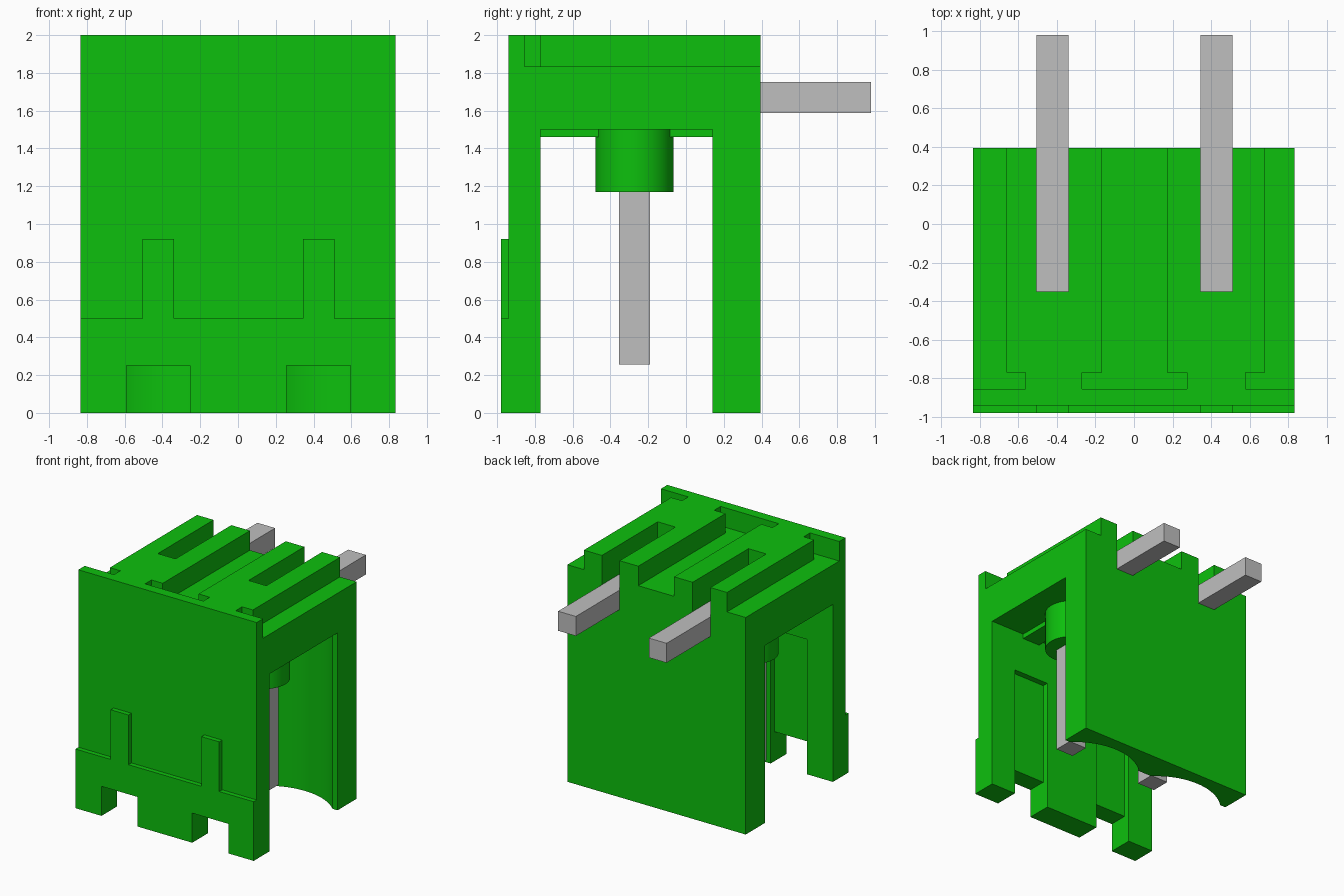
import bpy, bmesh, math

cube = bpy.data.objects.get("Cube")
if cube:
    bpy.data.objects.remove(cube, do_unlink=True)


def material(name, rgb):
    m = bpy.data.materials.new(name)
    m.use_nodes = True
    m.diffuse_color = (*rgb, 1)
    bsdf = next(n for n in m.node_tree.nodes if n.type == 'BSDF_PRINCIPLED')
    bsdf.inputs["Base Color"].default_value = (*rgb, 1)
    return m


GREEN = material("green plastic", (0.004, 0.527, 0.004))
METAL = material("pin metal", (0.52, 0.52, 0.52))


def finish(name, bm, mat):
    bmesh.ops.recalc_face_normals(bm, faces=bm.faces)
    me = bpy.data.meshes.new(name)
    bm.to_mesh(me)
    bm.free()
    me.materials.append(mat)
    ob = bpy.data.objects.new(name, me)
    bpy.context.collection.objects.link(ob)
    return ob


def extrude(name, points, axis, lo, hi, mat=GREEN):
    """Extrude a profile: (y, z) points along x, or (x, y) points along z."""
    bm = bmesh.new()
    place = (lambda a, b: (lo, a, b)) if axis == 'x' else (lambda a, b: (a, b, lo))
    face = bm.faces.new([bm.verts.new(place(a, b)) for a, b in points])
    out = bmesh.ops.extrude_face_region(bm, geom=[face])
    verts = [g for g in out["geom"] if isinstance(g, bmesh.types.BMVert)]
    d = hi - lo
    bmesh.ops.translate(bm, verts=verts, vec=(d, 0, 0) if axis == 'x' else (0, 0, d))
    return finish(name, bm, mat)


def box(name, x, y, z, mat=GREEN):
    pts = [(x[0], y[0]), (x[1], y[0]), (x[1], y[1]), (x[0], y[1])]
    return extrude(name, pts, 'z', z[0], z[1], mat)


def cylinder(name, cx, cy, r, z0, z1, n=64):
    pts = [(cx + r * math.cos(2 * math.pi * i / n),
            cy + r * math.sin(2 * math.pi * i / n)) for i in range(n)]
    return extrude(name, pts, 'z', z0, z1)


def cut(target, cutter):
    mod = target.modifiers.new("cut", 'BOOLEAN')
    mod.operation, mod.solver, mod.object = 'DIFFERENCE', 'EXACT', cutter
    bpy.context.view_layer.update()
    deps = bpy.context.evaluated_depsgraph_get()
    me = bpy.data.meshes.new_from_object(target.evaluated_get(deps))
    target.modifiers.clear()
    target.data = me
    bpy.data.objects.remove(cutter, do_unlink=True)


def smooth(ob):
    bpy.ops.object.select_all(action='DESELECT')
    ob.select_set(True)
    bpy.context.view_layer.objects.active = ob
    bpy.ops.object.shade_smooth_by_angle(angle=math.radians(30))


LEFT, RIGHT = 0.833, -0.835
PINS = {"right": -0.422, "left": 0.427}
HALF = 0.083          # half the pin thickness
PIN_Y = -0.273

# Housing: arch-shaped side profile with a thicker front foot
housing = extrude("housing", [
    (-0.98, 0), (-0.77, 0), (-0.77, 1.5), (0.14, 1.5), (0.14, 0), (0.395, 0),
    (0.395, 2), (-0.94, 2), (-0.94, 0.5), (-0.98, 0.5)], 'x', RIGHT, LEFT)

# T-shaped grooves in the top: two at the sides and one in the middle
for x0, x1, w0, w1 in ((-1, -0.66, -1, -0.562), (-0.165, 0.17, -0.27, 0.275),
                       (0.678, 1, 0.577, 1)):
    pts = [(w0, -0.855), (w1, -0.855), (w1, -0.77)]
    if x1 != w1:
        pts += [(x1, -0.77)]
    pts += [(x1, 0.6), (x0, 0.6)]
    if x0 != w0:
        pts += [(x0, -0.77)]
    pts += [(w0, -0.77)] if x0 != w0 else []
    cut(housing, extrude("groove_cutter", pts, 'z', 1.835, 2.2))

for side, x in PINS.items():
    # Pin channel open to the top and back
    cut(housing, box("channel_cutter", (x - HALF, x + HALF), (-0.35, 0.6), (1.7, 2.2)))
    # Round hollow in the inside of the back wall
    cut(housing, cylinder("hollow_cutter", x, -0.234, 0.519, -0.1, 1.5, 96))
    # Notch through the front foot and the shallow recess above it
    cut(housing, box("notch_cutter", (x - 0.169, x + 0.169), (-1.2, -0.6), (-0.1, 0.25)))
    cut(housing, box("recess_cutter", (x - 0.169, x + 0.169), (-0.82, -0.6), (0.1, 1.14)))

    # Raised tab on the front
    box(side + "_front_tab", (x - HALF, x + HALF), (-0.98, -0.94), (0.5, 0.92))
    # Ceiling rib and round collar around the pin
    box(side + "_ceiling_rib", (x - HALF, x + HALF), (-0.77, 0.16), (1.46, 1.51))
    smooth(cylinder(side + "_collar", x, PIN_Y, 0.207, 1.17, 1.51))
    # Bent square pin
    extrude(side + "_pin", [
        (-0.354, 0.255), (-0.19, 0.255), (-0.19, 1.587), (0.98, 1.587),
        (0.98, 1.752), (-0.354, 1.752)], 'x', x - HALF, x + HALF, METAL)

smooth(housing)
